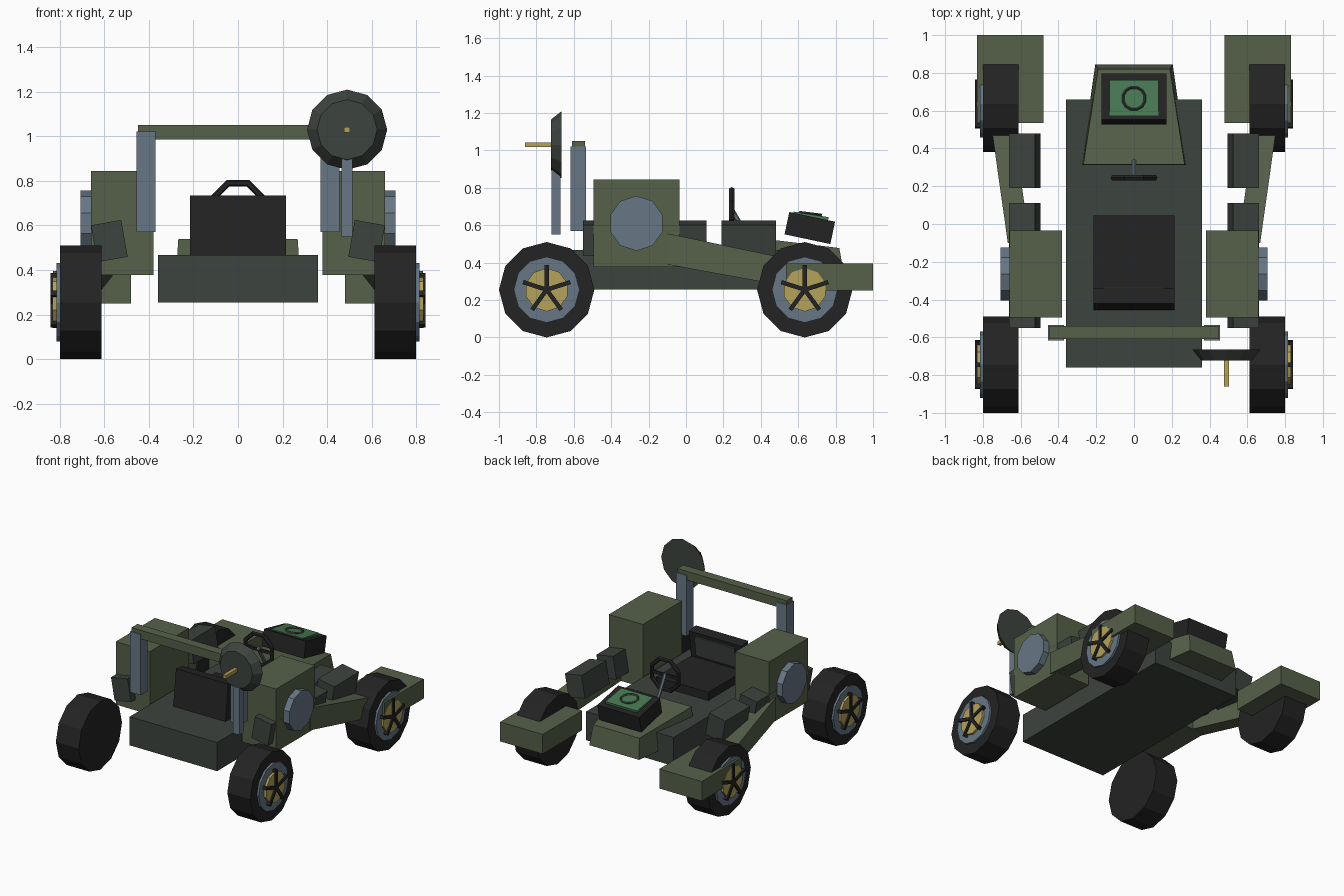
import bpy, bmesh, math
from mathutils import Matrix, Vector

if "Cube" in bpy.data.objects:
    bpy.data.objects.remove(bpy.data.objects["Cube"])


def material(name, rgb):
    m = bpy.data.materials.new(name)
    m.diffuse_color = (*rgb, 1)
    m.use_nodes = True
    m.node_tree.nodes["Principled BSDF"].inputs["Base Color"].default_value = m.diffuse_color
    return m


OLIVE = material("olive green", (0.092, 0.118, 0.068))
GREY = material("dark grey", (0.046, 0.056, 0.048))
BLACK = material("black", (0.017, 0.017, 0.017))
STEEL = material("blue steel", (0.135, 0.185, 0.235))
GOLD = material("gold", (0.46, 0.36, 0.105))
SCREEN = material("screen green", (0.065, 0.19, 0.085))


def finish(name, bm, mat, matrix=Matrix()):
    bmesh.ops.recalc_face_normals(bm, faces=bm.faces)
    bm.transform(matrix)
    me = bpy.data.meshes.new(name)
    bm.to_mesh(me)
    bm.free()
    me.materials.append(mat)
    ob = bpy.data.objects.new(name, me)
    bpy.context.collection.objects.link(ob)
    return ob


def block(name, center, size, mat, axis='X', deg=0):
    """Box with an optional tilt about its centre."""
    bm = bmesh.new()
    bmesh.ops.create_cube(bm, size=1)
    m = (Matrix.Translation(center) @ Matrix.Rotation(math.radians(deg), 4, axis)
         @ Matrix.Diagonal((*size, 1)))
    return finish(name, bm, mat, m)


def span(name, x, y, z, mat):
    """Box given by its extents."""
    c = [(a + b) / 2 for a, b in (x, y, z)]
    return block(name, c, [b - a for a, b in (x, y, z)], mat)


def loft(name, ring_a, ring_b, mat):
    """Solid joining two rings of points."""
    bm = bmesh.new()
    a = [bm.verts.new(p) for p in ring_a]
    b = [bm.verts.new(p) for p in ring_b]
    n = len(a)
    bm.faces.new(a)
    bm.faces.new(b)
    for i in range(n):
        j = (i + 1) % n
        bm.faces.new((a[i], a[j], b[j], b[i]))
    return finish(name, bm, mat)


def circle(axis, level, c, r, n):
    """Ring across x or y with a vertex at the top; c holds the other two coordinates."""
    pts = []
    for i in range(n):
        t = math.tau * i / n
        u, z = c[0] + r * math.sin(t), c[1] + r * math.cos(t)
        pts.append((level, u, z) if axis == 'x' else (u, level, z))
    return pts


def disc_x(name, x0, x1, c, r, n, mat):
    return loft(name, circle('x', x0, c, r, n), circle('x', x1, c, r, n), mat)


def rod(name, p, q, r, n, mat):
    p, q = Vector(p), Vector(q)
    bm = bmesh.new()
    bmesh.ops.create_cone(bm, cap_ends=True, segments=n, radius1=r, radius2=r, depth=(q - p).length)
    rot = (q - p).to_track_quat('Z', 'Y').to_matrix().to_4x4()
    return finish(name, bm, mat, Matrix.Translation((p + q) / 2) @ rot)


def torus(name, center, r, t, n, k, mat, deg):
    """Ring of n segments, tilted about x."""
    bm = bmesh.new()
    rings = []
    for i in range(n):
        a = math.tau * (i + 0.5) / n
        rings.append([bm.verts.new(((r + t * math.cos(b)) * math.cos(a),
                                    (r + t * math.cos(b)) * math.sin(a), t * math.sin(b)))
                      for b in (math.tau * j / k for j in range(k))])
    for i in range(n):
        p, q = rings[i], rings[(i + 1) % n]
        for j in range(k):
            l = (j + 1) % k
            bm.faces.new((p[j], q[j], q[l], p[l]))
    m = Matrix.Translation(center) @ Matrix.Rotation(math.radians(deg), 4, 'X')
    return finish(name, bm, mat, m)


# Body and sloped nose
span("chassis", (-.36, .36), (-.76, .66), (.255, .468), GREY)
loft("nose",
     [(-.282, .305, .33), (.282, .305, .33), (.205, .845, .33), (-.205, .845, .33)],
     [(-.268, .315, .54), (.268, .315, .54), (.19, .82, .478), (-.19, .82, .478)], OLIVE)

# Seat with forward leaning backrest and pad
span("seat_base", (-.215, .215), (-.40, .045), (.465, .53), BLACK)
loft("seat_back",
     [(-.215, -.455, .465), (.215, -.455, .465), (.215, -.375, .465), (-.215, -.375, .465)],
     [(-.215, -.422, .735), (.215, -.422, .735), (.215, -.342, .725), (-.215, -.342, .725)], BLACK)
block("seat_pad", (0, -.352, .625), (.33, .02, .15), GREY, 'X', -7)

# Console with display
block("console", (0, .662, .585), (.345, .25, .122), BLACK, 'X', -12)
block("display", (0, .667, .648), (.262, .19, .02), SCREEN, 'X', -9)
torus("display_ring", (0, .665, .662), .06, .007, 12, 4, GREY, -7)

# Steering wheel and column
torus("steering_wheel", (0, .245, .68), .118, .016, 8, 6, BLACK, 90)
span("steering_spoke", (-.11, .11), (.238, .252), (.67, .69), BLACK)
rod("steering_column", (0, .24, .69), (0, .345, .51), .013, 6, STEEL)

# Roll bar
span("roll_bar", (-.45, .45), (-.61, -.54), (.985, 1.05), OLIVE)

# Dish antenna on a mast
loft("dish", circle('y', -.665, (.49, 1.03), .18, 12),
     circle('y', -.722, (.49, 1.03), .135, 12), GREY)
span("dish_feed", (.477, .503), (-.86, -.70), (1.017, 1.043), GOLD)
span("dish_mast", (.465, .515), (-.72, -.67), (.55, .92), STEEL)

for s, side in ((1, "right"), (-1, "left")):
    def both(a, b):
        return tuple(sorted((s * a, s * b)))

    # Roll bar posts
    span(f"post_{side}", both(.37, .455), (-.618, -.534), (.57, 1.022), STEEL)

    # Side tank with round cap
    span(f"tank_{side}", both(.38, .66), (-.495, -.035), (.377, .845), OLIVE)
    disc_x(f"tank_cap_{side}", s * .65, s * .708, (-.265, .61), .147, 10, STEEL)

    # Row of tilted cargo boxes
    for i, y in enumerate((.335, -.035, -.405)):
        block(f"cargo_{side}_{i + 1}", (s * .578, y, .53), (.138, .29, .168), GREY, 'Y', 10 * s)

    # Tapered arm reaching out to the wheel
    loft(f"arm_{side}",
         [(s * .55, -.1, .39), (s * .668, -.1, .39), (s * .668, -.1, .556), (s * .55, -.1, .556)],
         [(s * .655, .62, .258), (s * .77, .62, .258), (s * .77, .62, .405), (s * .655, .62, .405)],
         OLIVE)

    # Slab fender
    span(f"fender_{side}", both(.48, .83), (.535, 1), (.25, .395), OLIVE)

    # Wheels: tyre, rim, hub and five spokes
    for end, y in (("nose", .635), ("tail", -.745)):
        c = (y, .255)
        tag = f"{end}_{side}"
        disc_x(f"tyre_{tag}", s * .612, s * .80, c, .255, 12, BLACK)
        disc_x(f"rim_{tag}", s * .79, s * .815, c, .176, 12, STEEL)
        disc_x(f"hub_{tag}", s * .80, s * .832, c, .116, 10, GOLD)
        for k in range(5):
            t = math.tau * k / 5
            block(f"spoke_{tag}_{k + 1}",
                  (s * .827, y - .065 * math.sin(t), .255 + .065 * math.cos(t)),
                  (.03, .023, .135), BLACK, 'X', math.degrees(t))
